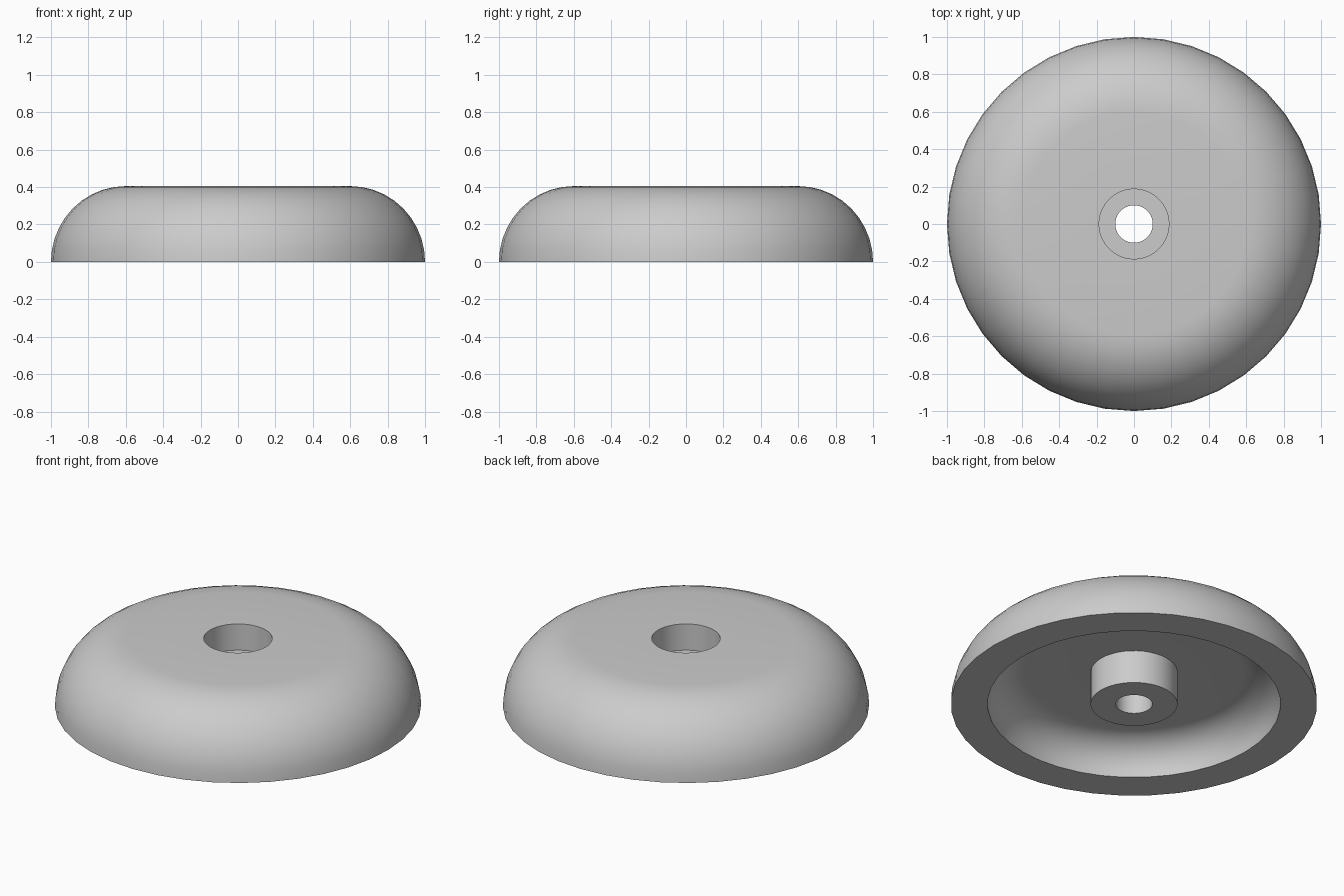
import bpy, bmesh
from math import sin, cos, pi, radians

cube = bpy.data.objects.get("Cube")
if cube:
    bpy.data.objects.remove(cube, do_unlink=True)

OUTER_SIDES = 40
ARC_STEPS = 10

grey = bpy.data.materials.new("plain grey")
grey.use_nodes = True
colour = (0.6, 0.6, 0.6, 1)
grey.diffuse_color = colour
grey.node_tree.nodes["Principled BSDF"].inputs["Base Color"].default_value = colour


def arc(radius, height, start, end):
    """Quarter round about the rim centre, as (radius, height) points."""
    angles = [start + (end - start) * i / ARC_STEPS for i in range(ARC_STEPS + 1)]
    return [(0.6 + radius * cos(a), height * sin(a)) for a in angles]


# Closed section: rounded outside, flat rim, hollow underside, boss, bore, recess
section = arc(0.4, 0.405, pi / 2, 0)
section += arc(0.2, 0.2, 0, pi / 2)
section += [(0.237, 0.2), (0.237, 0), (0.1, 0), (0.1, 0.247),
            (0.187, 0.247), (0.187, 0.405)]

# Revolve the section into the knob
bm = bmesh.new()
rings = []
for s in range(OUTER_SIDES):
    a = 2 * pi * s / OUTER_SIDES
    rings.append([bm.verts.new((r * cos(a), r * sin(a), z)) for r, z in section])
for s, ring in enumerate(rings):
    following = rings[(s + 1) % OUTER_SIDES]
    for i in range(len(section)):
        j = (i + 1) % len(section)
        bm.faces.new((ring[i], ring[j], following[j], following[i]))
bmesh.ops.recalc_face_normals(bm, faces=bm.faces)

mesh = bpy.data.meshes.new("round_cap")
bm.to_mesh(mesh)
bm.free()
mesh.materials.append(grey)
round_cap = bpy.data.objects.new("round_cap", mesh)
bpy.context.collection.objects.link(round_cap)

# Smooth curves with crisp rim and bore edges
bpy.ops.object.select_all(action="DESELECT")
round_cap.select_set(True)
bpy.context.view_layer.objects.active = round_cap
bpy.ops.object.shade_smooth_by_angle(angle=radians(30))
